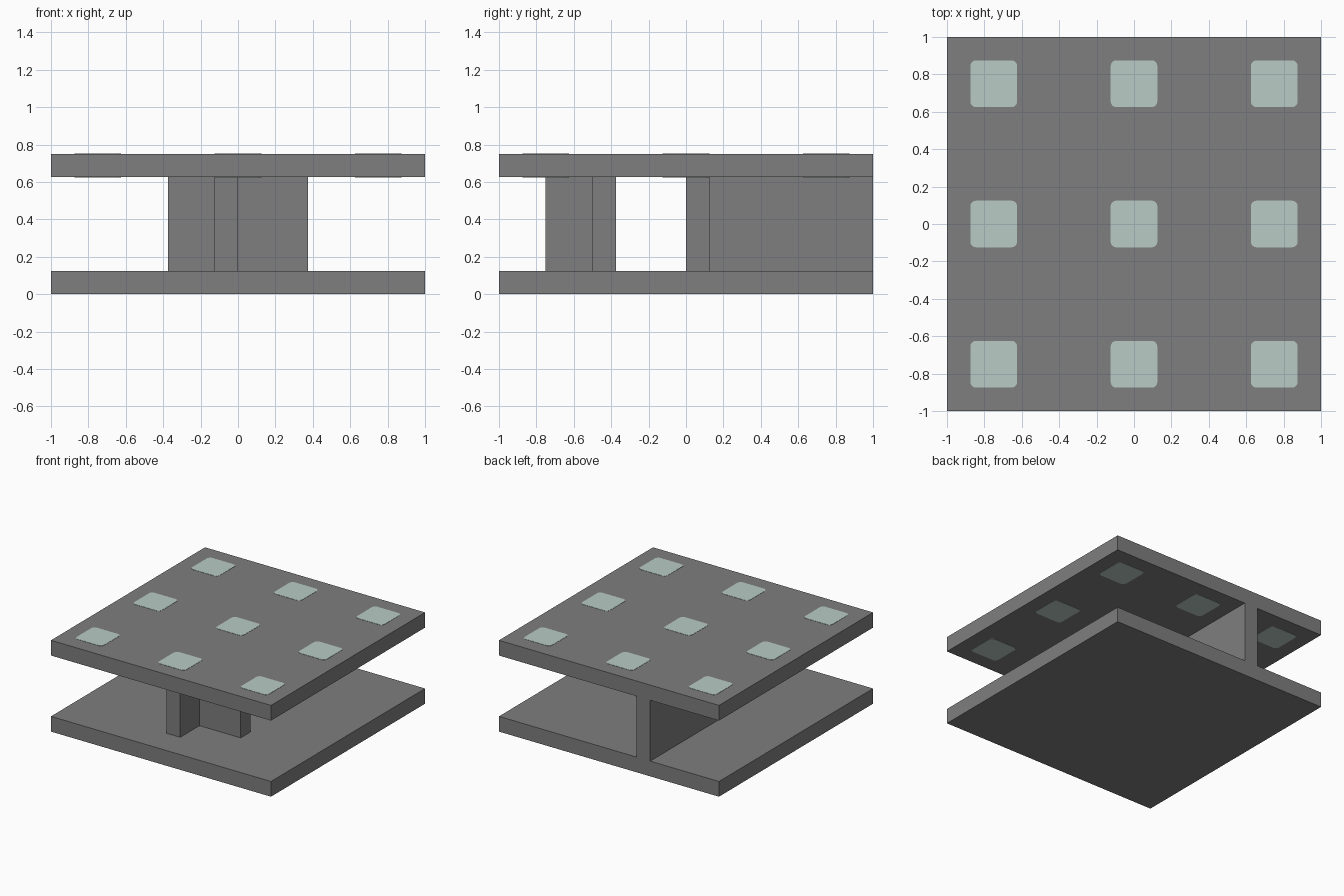
import bpy
import bmesh
import math

cube = bpy.data.objects.get("Cube")
if cube:
    bpy.data.objects.remove(cube, do_unlink=True)


def make_material(name, rgb):
    mat = bpy.data.materials.new(name)
    mat.use_nodes = True
    color = (*rgb, 1.0)
    mat.diffuse_color = color
    mat.node_tree.nodes["Principled BSDF"].inputs["Base Color"].default_value = color
    return mat


GREY = make_material("concrete grey", (0.21, 0.21, 0.21))
PALE = make_material("pale lamp green", (0.48, 0.60, 0.56))


def add_prism(name, outline, z0, z1, mat):
    """Extrude a counter-clockwise outline from z0 to z1."""
    bm = bmesh.new()
    base = bm.faces.new([bm.verts.new((x, y, z0)) for x, y in outline])
    top = bmesh.ops.extrude_face_region(bm, geom=[base])["geom"]
    moved = [v for v in top if isinstance(v, bmesh.types.BMVert)]
    bmesh.ops.translate(bm, verts=moved, vec=(0, 0, z1 - z0))
    bmesh.ops.recalc_face_normals(bm, faces=bm.faces)
    mesh = bpy.data.meshes.new(name)
    bm.to_mesh(mesh)
    bm.free()
    mesh.materials.append(mat)
    obj = bpy.data.objects.new(name, mesh)
    bpy.context.collection.objects.link(obj)
    return obj


def rounded_square(cx, cy, half, radius, steps=4):
    points = []
    for corner, (sx, sy) in enumerate([(1, 1), (-1, 1), (-1, -1), (1, -1)]):
        for i in range(steps + 1):
            a = math.pi / 2 * (corner + i / steps)
            points.append((cx + sx * (half - radius) + radius * math.cos(a),
                           cy + sy * (half - radius) + radius * math.sin(a)))
    return points


T = 0.125            # slab and wall thickness
FLOOR, CEILING, TOP = T, 5 * T, 6 * T
square = [(-1, -1), (1, -1), (1, 1), (-1, 1)]

# Floor and ceiling slabs
add_prism("floor_slab", square, 0, FLOOR, GREY)
add_prism("ceiling_slab", square, CEILING, TOP, GREY)

# L-shaped walls, in units of the wall thickness
front_wall = [(-1, -6), (0, -6), (0, -4), (3, -4), (3, -3), (-1, -3)]
back_wall = [(-3, 0), (3, 0), (3, 1), (-2, 1), (-2, 8), (-3, 8)]
for name, outline in (("front_wall", front_wall), ("back_wall", back_wall)):
    add_prism(name, [(x * T, y * T) for x, y in outline], FLOOR, CEILING, GREY)

# Lamps showing on both sides of the ceiling slab
LIP = 0.002
for row in (-1, 0, 1):
    for col in (-1, 0, 1):
        outline = rounded_square(col * 0.75, row * 0.75, T, 0.03)
        for side, z in (("upper", TOP), ("lower", CEILING)):
            add_prism(f"{side}_lamp_{row + 2}_{col + 2}", outline, z - LIP, z + LIP, PALE)
